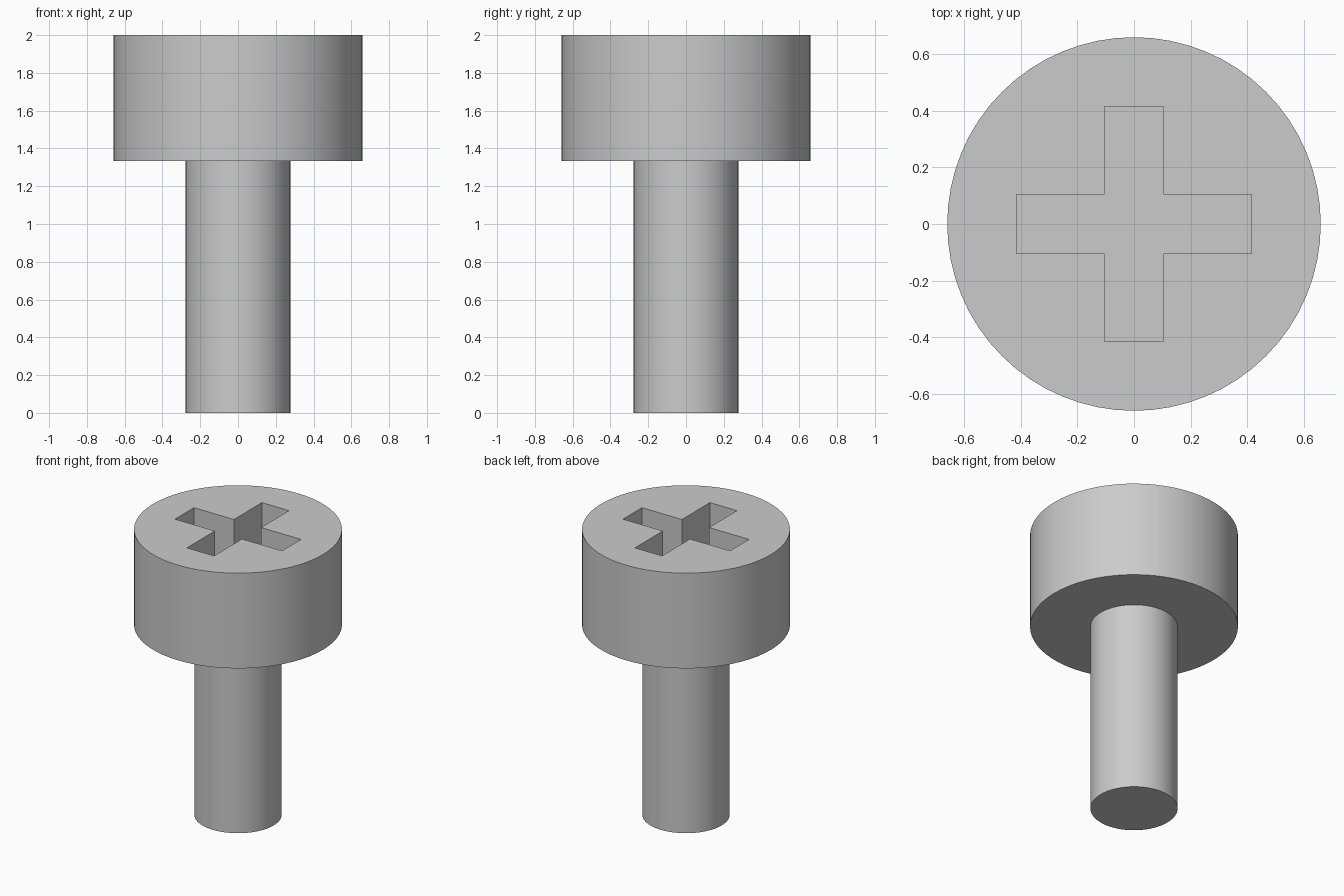
import bpy
import bmesh
from math import cos, sin, pi, radians

cube = bpy.data.objects.get("Cube")
if cube:
    bpy.data.objects.remove(cube, do_unlink=True)

SEGMENTS = 64
HEAD_RADIUS, SHANK_RADIUS = 0.66, 0.277
SHANK_TOP, TOTAL_HEIGHT = 1.333, 2.0
SLOT_REACH, SLOT_HALF_WIDTH, SLOT_DEPTH = 0.415, 0.105, 0.333

# Plain steel
steel = bpy.data.materials.new("grey_steel")
steel.use_nodes = True
grey = (0.6, 0.6, 0.6, 1.0)
steel.diffuse_color = grey
steel.node_tree.nodes["Principled BSDF"].inputs["Base Color"].default_value = grey


def loft(name, rings):
    """Join equal-length rings of points into a closed, capped solid."""
    bm = bmesh.new()
    loops = [[bm.verts.new(p) for p in ring] for ring in rings]
    count = len(loops[0])
    for low, high in zip(loops, loops[1:]):
        for i in range(count):
            j = (i + 1) % count
            bm.faces.new((low[i], low[j], high[j], high[i]))
    bm.faces.new(reversed(loops[0]))
    bm.faces.new(loops[-1])
    bmesh.ops.recalc_face_normals(bm, faces=bm.faces)
    mesh = bpy.data.meshes.new(name)
    bm.to_mesh(mesh)
    bm.free()
    obj = bpy.data.objects.new(name, mesh)
    bpy.context.collection.objects.link(obj)
    mesh.materials.append(steel)
    return obj


def circle(radius, z):
    angles = [2 * pi * i / SEGMENTS for i in range(SEGMENTS)]
    return [(radius * cos(a), radius * sin(a), z) for a in angles]


def cross(z):
    """Plus-shaped outline: one arm's three corners turned four times."""
    w, r = SLOT_HALF_WIDTH, SLOT_REACH
    points = []
    x_axis, y_axis = 1, 0
    for _ in range(4):
        for a, b in ((r, -w), (r, w), (w, w)):
            points.append((a * x_axis - b * y_axis, a * y_axis + b * x_axis, z))
        x_axis, y_axis = -y_axis, x_axis
    return points


# Shank and head as one stepped solid
screw = loft("screw_body", [
    circle(SHANK_RADIUS, 0),
    circle(SHANK_RADIUS, SHANK_TOP),
    circle(HEAD_RADIUS, SHANK_TOP),
    circle(HEAD_RADIUS, TOTAL_HEIGHT),
])

# Cross-shaped driver recess cut into the head
cutter = loft("recess_cutter", [cross(TOTAL_HEIGHT - SLOT_DEPTH), cross(TOTAL_HEIGHT + 0.1)])
cutter.hide_render = True
cut = screw.modifiers.new("driver_recess", 'BOOLEAN')
cut.operation = 'DIFFERENCE'
cut.solver = 'EXACT'
cut.object = cutter

bpy.ops.object.select_all(action='DESELECT')
screw.select_set(True)
bpy.context.view_layer.objects.active = screw
bpy.ops.object.modifier_apply(modifier=cut.name)
bpy.data.objects.remove(cutter, do_unlink=True)

# Round sides smooth, rims and recess crisp
bpy.ops.object.shade_smooth_by_angle(angle=radians(30))
